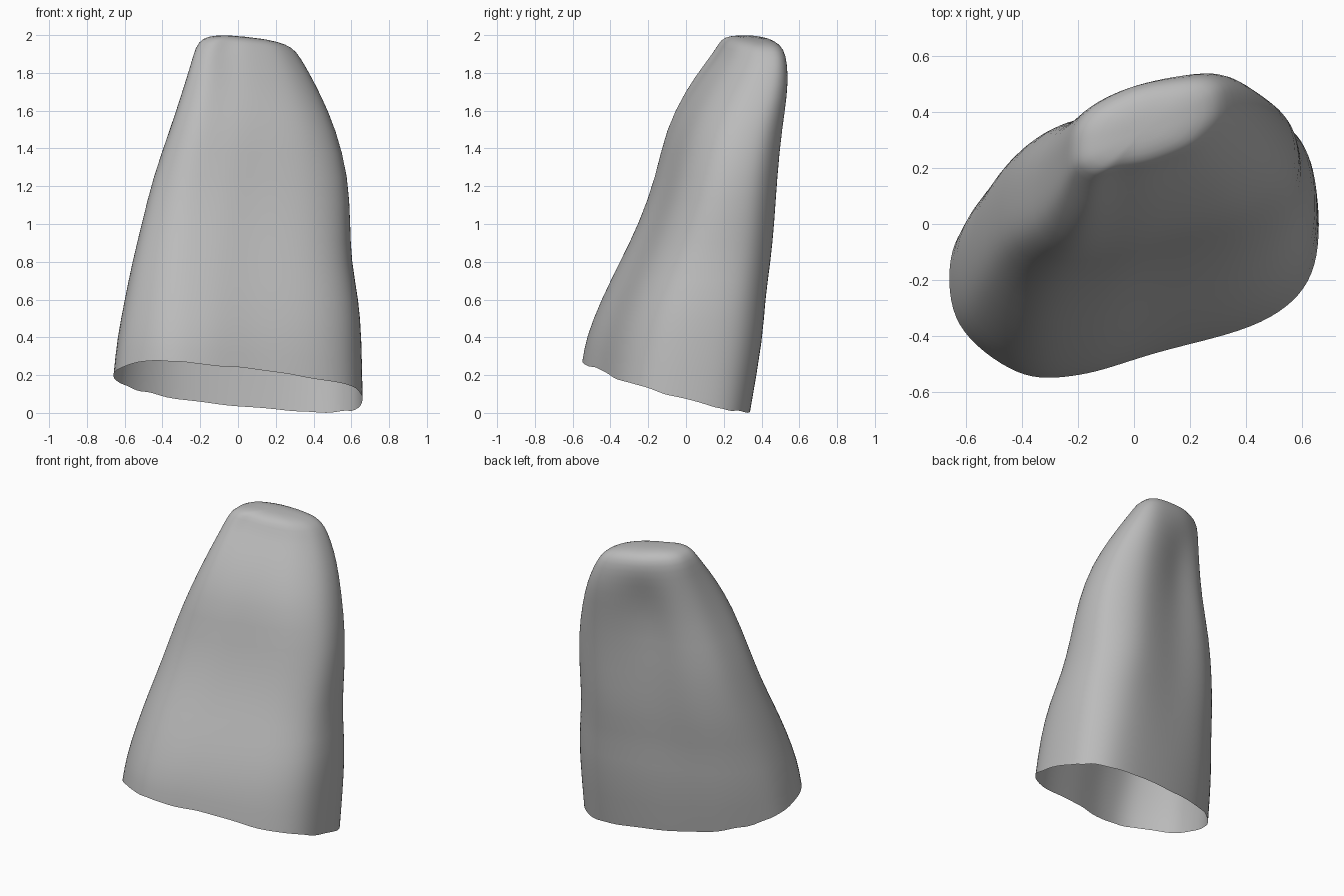
import bpy, bmesh, math, random
from mathutils import Vector

cube = bpy.data.objects.get("Cube")
if cube:
    bpy.data.objects.remove(cube, do_unlink=True)
random.seed(4)

# Cross-sections, each starting at the -x side and passing along the front
BASE = [(-.66, -.12), (-.63, -.36), (-.42, -.53), (-.2, -.54), (.08, -.46),
        (.46, -.35), (.64, -.18), (.66, .1), (.58, .27), (.38, .34),
        (0, .3), (-.35, .2), (-.56, .05)]
MIDDLE = [(-.45, .08), (-.43, -.07), (-.3, -.16), (-.1, -.15), (.1, -.1),
          (.38, -.02), (.54, .1), (.58, .25), (.52, .4), (.32, .48),
          (0, .4), (-.25, .36), (-.4, .25)]
TIP = [(-.23, .28), (-.22, .2), (-.15, .16), (-.05, .18), (.08, .2),
       (.24, .26), (.33, .34), (.36, .42), (.34, .5), (.24, .53),
       (.02, .5), (-.14, .43), (-.21, .36)]

# Height, then x and y limits of the body at that height
LEVELS = [(.15, -.66, .66, -.55, .34), (.4, -.64, .655, -.53, .41),
          (.6, -.6, .64, -.45, .42), (.8, -.56, .6, -.35, .45),
          (1, -.51, .595, -.25, .47), (1.25, -.45, .585, -.16, .485),
          (1.5, -.36, .52, -.11, .51), (1.7, -.29, .44, 0, .54),
          (1.82, -.25, .38, .09, .54), (1.91, -.225, .33, .16, .53)]
STEPS = 4


def blend(a, b, t):
    return [Vector(p).lerp(Vector(q), t) for p, q in zip(a, b)]


def smooth_loop(points):
    """Closed Catmull-Rom curve through the points."""
    out, n = [], len(points)
    for i in range(n):
        a, b, c, d = (points[(i + k) % n] for k in (-1, 0, 1, 2))
        for s in range(STEPS):
            t = s / STEPS
            out.append(b + (c - a) * t / 2 + (a - b * 2.5 + c * 2 - d / 2) * t * t
                       + ((b - c) * 3 + d - a) * t ** 3 / 2)
    return out


def fit(points, limits):
    """Stretch a loop to the given x and y limits."""
    x0, x1, y0, y1 = limits
    xs, ys = [p.x for p in points], [p.y for p in points]
    sx, sy = (x1 - x0) / (max(xs) - min(xs)), (y1 - y0) / (max(ys) - min(ys))
    return [Vector((x0 + (p.x - min(xs)) * sx, y0 + (p.y - min(ys)) * sy)) for p in points]


bm = bmesh.new()
rings = []

# Tapered, backward-leaning body
for i, (z, *limits) in enumerate(LEVELS):
    if z < 1.2:
        section = blend(BASE, MIDDLE, max(0, z - .15) / 1.05)
    else:
        section = blend(MIDDLE, TIP, (z - 1.2) / .71)
    loop = fit(smooth_loop(section), limits)
    ring = []
    for p in loop:
        if i == 0:      # slanted, slightly ragged open rim
            h = max(0, .112 - .06 * p.x - .26 * p.y + random.uniform(-.008, .008))
        else:
            h = z - .1 * (p.x - .05) * max(0, z - 1.5) / .4
        # shallow hollow in the back below the tip
        dent = .05 * math.exp(-((h - 1.6) / .14) ** 2 - ((p.x + .02) / .16) ** 2)
        y = p.y - dent if p.y > (limits[2] + limits[3]) / 2 else p.y
        ring.append(bm.verts.new((p.x, y, h)))
    rings.append(ring)

# Rounded cap closing the tip
last = [v.co.copy() for v in rings[-1]]
centre = sum(last, Vector()) / len(last)
for scale, rise in ((.86, .05), (.6, .072), (.25, .08)):
    rings.append([bm.verts.new(centre + (c - centre) * scale + Vector((0, 0, rise)))
                  for c in last])

for low, high in zip(rings, rings[1:]):
    for j in range(len(low)):
        k = (j + 1) % len(low)
        bm.faces.new((low[j], low[k], high[k], high[j]))
bm.faces.new(rings[-1])
bmesh.ops.recalc_face_normals(bm, faces=bm.faces)

mesh = bpy.data.meshes.new("hollow_stone_shell")
bm.to_mesh(mesh)
bm.free()
shell = bpy.data.objects.new("hollow_stone_shell", mesh)
bpy.context.collection.objects.link(shell)

# Plain grey surface
grey = bpy.data.materials.new("stone_grey")
grey.use_nodes = True
colour = (.5, .5, .5, 1)
grey.diffuse_color = colour
grey.node_tree.nodes["Principled BSDF"].inputs["Base Color"].default_value = colour
mesh.materials.append(grey)

bpy.context.view_layer.objects.active = shell
shell.select_set(True)
bpy.ops.object.shade_smooth_by_angle(angle=math.radians(50))
rounding = shell.modifiers.new("rounding", 'SUBSURF')
rounding.levels = rounding.render_levels = 1
